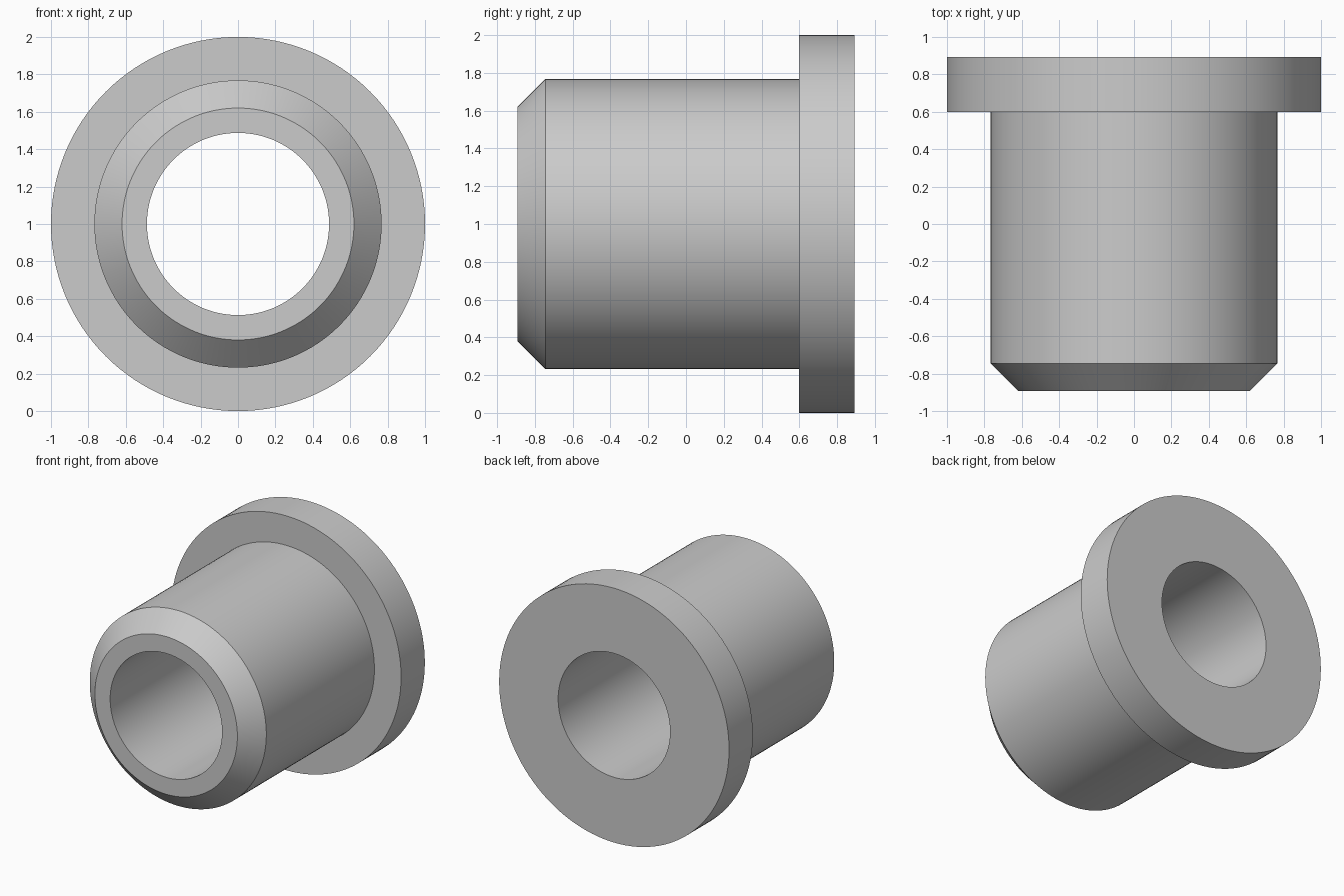
import bpy
import bmesh
from math import radians, tau
from mathutils import Matrix, Vector

if "Cube" in bpy.data.objects:
    bpy.data.objects.remove(bpy.data.objects["Cube"])

# Plain grey material
grey = bpy.data.materials.new("light_grey")
grey.use_nodes = True
colour = (0.6, 0.6, 0.6, 1.0)
grey.diffuse_color = colour
grey.node_tree.nodes["Principled BSDF"].inputs["Base Color"].default_value = colour

SEGMENTS = 128
CENTRE_Z = 1.0
BORE, NOSE, BODY, FLANGE = 0.487, 0.62, 0.768, 1.0
FRONT, CHAMFER_END, FLANGE_FRONT, BACK = -0.893, -0.745, 0.598, 0.893

# Closed wall section as (radius, y): bore, chamfered nose, sleeve, flange
section = [
    (BORE, FRONT), (NOSE, FRONT), (BODY, CHAMFER_END),
    (BODY, FLANGE_FRONT), (FLANGE, FLANGE_FRONT),
    (FLANGE, BACK), (BORE, BACK),
]


def lathe(name, profile, material):
    """Turn a closed profile around the horizontal y axis."""
    bm = bmesh.new()
    rings = []
    for i in range(SEGMENTS):
        turn = Matrix.Rotation(tau * i / SEGMENTS, 3, "Y")
        rings.append([bm.verts.new(turn @ Vector((0, y, r))) for r, y in profile])
    for i, ring in enumerate(rings):
        following = rings[(i + 1) % SEGMENTS]
        for j in range(len(profile)):
            k = (j + 1) % len(profile)
            bm.faces.new((ring[j], ring[k], following[k], following[j]))
    bmesh.ops.recalc_face_normals(bm, faces=bm.faces)
    mesh = bpy.data.meshes.new(name)
    bm.to_mesh(mesh)
    bm.free()
    mesh.materials.append(material)
    obj = bpy.data.objects.new(name, mesh)
    bpy.context.collection.objects.link(obj)
    return obj


# Flanged bushing, smooth around the axis with crisp rims
bushing = lathe("flanged_bushing", section, grey)
bushing.location.z = CENTRE_Z
bpy.ops.object.select_all(action="DESELECT")
bushing.select_set(True)
bpy.context.view_layer.objects.active = bushing
bpy.ops.object.shade_smooth_by_angle(angle=radians(30))
